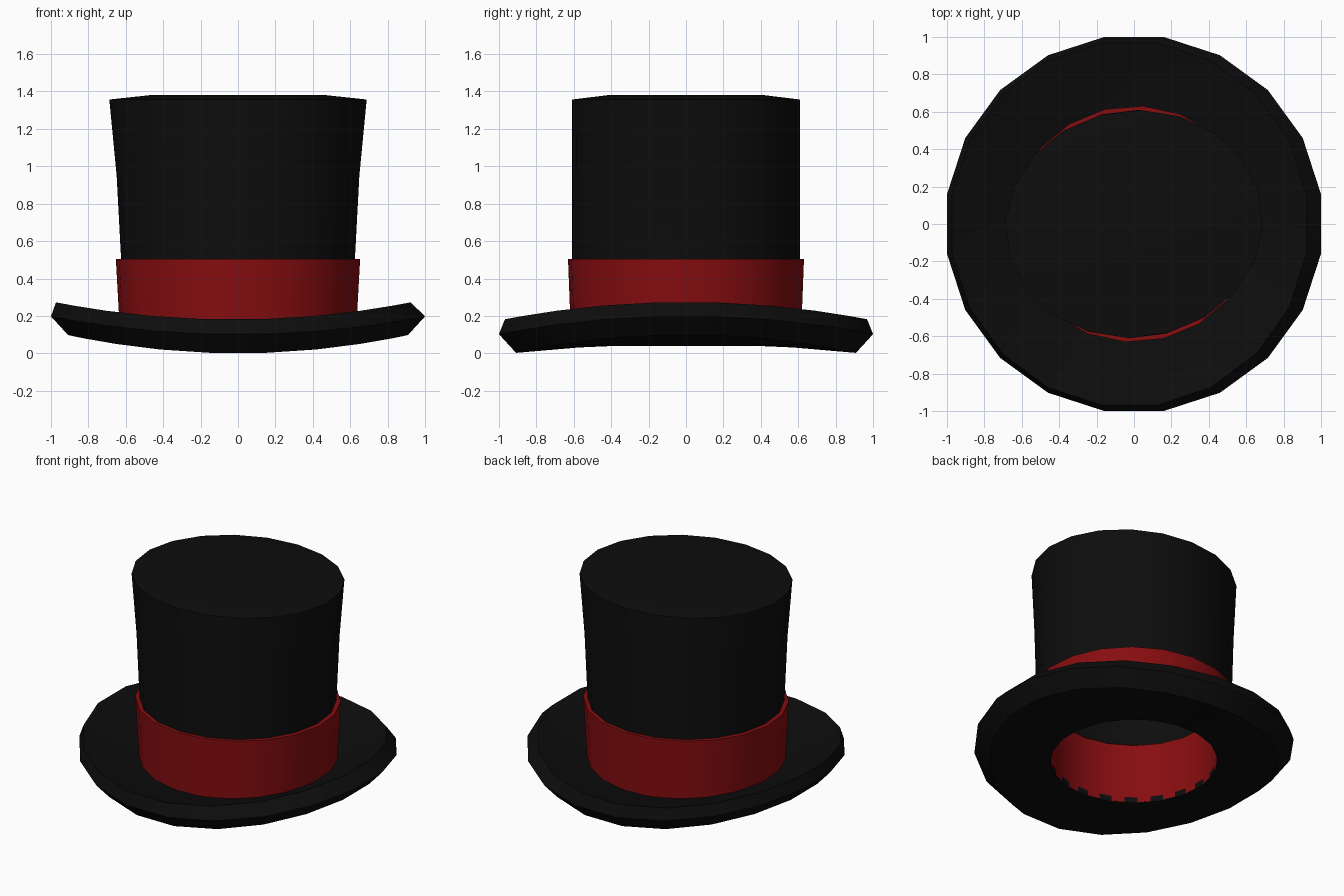
import bpy, math

SIDES = 20

if "Cube" in bpy.data.objects:
    bpy.data.objects.remove(bpy.data.objects["Cube"], do_unlink=True)


def make_material(name, colour):
    mat = bpy.data.materials.new(name)
    mat.use_nodes = True
    mat.diffuse_color = colour
    bsdf = next(n for n in mat.node_tree.nodes if n.type == 'BSDF_PRINCIPLED')
    bsdf.inputs["Base Color"].default_value = colour
    bsdf.inputs["Roughness"].default_value = 0.8
    return mat


black = make_material("black_felt", (0.004, 0.004, 0.004, 1))
red = make_material("red_ribbon", (0.24, 0.004, 0.005, 1))


def lathe(name, rings, mat, closed=False, cap_ends=False, turn=0.0):
    """Skin a stack of rings: (radius x, radius y, z, lift at the sides, shift x)."""
    verts, faces = [], []
    for rx, ry, z, lift, shift in rings:
        for i in range(SIDES):
            a = math.tau * (i + 0.5) / SIDES
            x, y = rx * math.cos(a), ry * math.sin(a)
            height = z + lift * math.cos(a) ** 2
            c, s = math.cos(turn), math.sin(turn)
            verts.append((x * c - y * s + shift, x * s + y * c, height))
    count = len(rings)
    for r in range(count if closed else count - 1):
        low, high = r * SIDES, (r + 1) % count * SIDES
        for i in range(SIDES):
            j = (i + 1) % SIDES
            faces.append((low + i, low + j, high + j, high + i))
    if cap_ends:
        last = (count - 1) * SIDES
        faces.append(tuple(reversed(range(SIDES))))
        faces.append(tuple(range(last, last + SIDES)))
    mesh = bpy.data.meshes.new(name)
    mesh.from_pydata(verts, [], faces)
    mesh.materials.append(mat)
    obj = bpy.data.objects.new(name, mesh)
    bpy.context.collection.objects.link(obj)
    bpy.ops.object.select_all(action='DESELECT')
    obj.select_set(True)
    bpy.context.view_layer.objects.active = obj
    bpy.ops.object.shade_smooth_by_angle(angle=math.radians(30))
    return obj


# Brim: dished ring whose left and right sides curl upward
lathe("brim", [
    (0.53, 0.53, 0.04, 0.0, 0),
    (0.92, 0.92, 0.0, 0.10, 0),
    (1.0125, 1.0125, 0.10, 0.10, 0),
    (0.96, 0.98, 0.18, 0.095, -0.025),
    (0.62, 0.62, 0.09, 0.02, 0),
    (0.53, 0.53, 0.08, 0.0, 0),
], black, closed=True)

# Ribbon: thick band around the crown, also lining the opening
lathe("ribbon_band", [
    (0.53, 0.53, 0.045, 0, 0),
    (0.63, 0.615, 0.06, 0, 0),
    (0.655, 0.632, 0.505, 0, 0),
    (0.60, 0.59, 0.505, 0, 0),
    (0.53, 0.53, 0.46, 0, 0),
], red, closed=True, turn=math.radians(5))

# Crown: hollow tube flaring sideways, with a slightly raised top
lathe("crown", [
    (0.57, 0.56, 1.31, 0, 0),
    (0.55, 0.55, 0.47, 0, 0),
    (0.625, 0.61, 0.49, 0, 0),
    (0.65, 0.61, 0.95, 0, 0),
    (0.69, 0.608, 1.357, 0, 0),
    (0.475, 0.42, 1.38, 0, 0),
], black, cap_ends=True, turn=math.radians(7))
